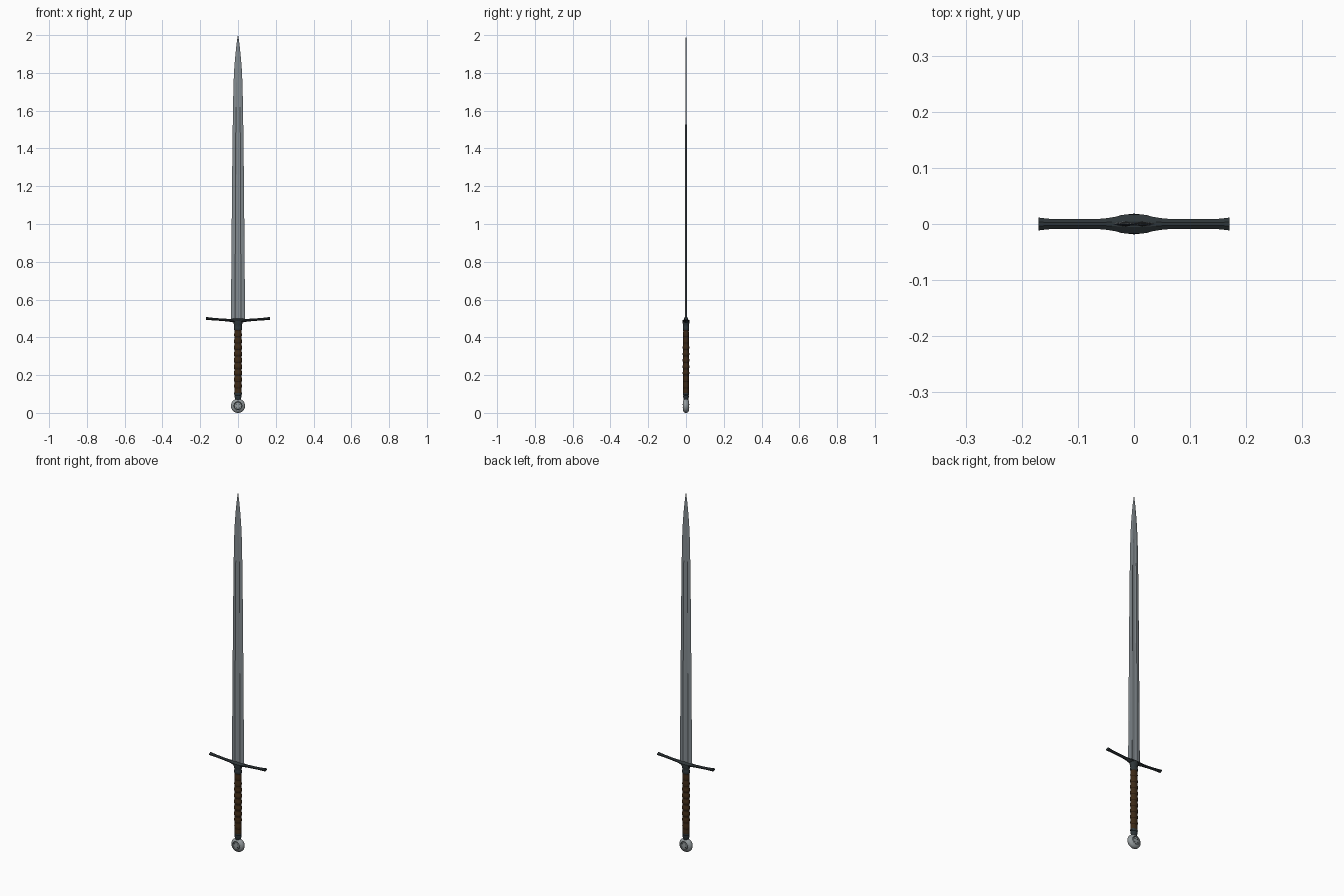
import bpy, bmesh, math

if "Cube" in bpy.data.objects:
    bpy.data.objects.remove(bpy.data.objects["Cube"])


def material(name, rgb):
    m = bpy.data.materials.new(name)
    m.diffuse_color = (*rgb, 1)
    m.use_nodes = True
    m.node_tree.nodes["Principled BSDF"].inputs["Base Color"].default_value = m.diffuse_color
    return m


steel = material("blade steel", (0.23, 0.26, 0.28))
pale = material("pommel steel", (0.30, 0.33, 0.34))
iron = material("dark iron", (0.027, 0.036, 0.040))
leather = material("brown leather", (0.045, 0.022, 0.008))
strap = material("dark leather strap", (0.025, 0.012, 0.005))


def loft(name, rings, mats, rule=None, angle=30):
    """Skin a list of equal-length point rings and cap both ends."""
    bm = bmesh.new()
    vs = [[bm.verts.new(p) for p in ring] for ring in rings]
    n = len(rings[0])
    for a, b in zip(vs, vs[1:]):
        for i in range(n):
            bm.faces.new((a[i], a[(i + 1) % n], b[(i + 1) % n], b[i]))
    bm.faces.new(vs[0][::-1])
    bm.faces.new(vs[-1])
    bmesh.ops.recalc_face_normals(bm, faces=bm.faces)
    if rule:
        for f in bm.faces:
            f.material_index = rule(f.calc_center_median())
    me = bpy.data.meshes.new(name)
    bm.to_mesh(me)
    bm.free()
    ob = bpy.data.objects.new(name, me)
    bpy.context.collection.objects.link(ob)
    for m in mats:
        me.materials.append(m)
    bpy.ops.object.select_all(action='DESELECT')
    bpy.context.view_layer.objects.active = ob
    ob.select_set(True)
    bpy.ops.object.shade_smooth_by_angle(angle=math.radians(angle))
    return ob


def oval(rx, ry, z, n=20):
    return [(rx * math.cos(2 * math.pi * i / n), ry * math.sin(2 * math.pi * i / n), z)
            for i in range(n)]


# Blade: tapered section with a central fuller that fades out near the tip
def blade_ring(z, w, t, fuller):
    half = [(1, 0), (0.82, 0.5), (0.42, 1), (0.3, 1 - 0.55 * fuller), (0.12, 1 - 0.75 * fuller)]
    front = half + [(-x, y) for x, y in half[::-1]]
    back = [(x, -y) for x, y in front[1:-1][::-1]]
    return [(x * w, y * t, z) for x, y in front + back]


stations = [(0.49, 0.0375, 0.0050, 1), (0.80, 0.035, 0.0048, 1), (1.10, 0.0325, 0.0045, 1),
            (1.40, 0.0295, 0.0042, 1), (1.62, 0.0265, 0.0038, 0.8), (1.75, 0.0235, 0.0034, 0.2),
            (1.83, 0.0195, 0.0030, 0), (1.90, 0.0135, 0.0026, 0), (1.95, 0.008, 0.0021, 0),
            (1.985, 0.003, 0.0014, 0), (2.0, 0.0004, 0.0004, 0)]
loft("blade", [blade_ring(*s) for s in stations], [steel], angle=8)


# Crossguard: chamfered bar, swollen in the middle, ends curving up and flaring
def guard_ring(x, hy, zlo, zhi):
    c = 0.3
    zm, hz = (zlo + zhi) / 2, (zhi - zlo) / 2
    pts = [(1, -c), (1, c), (c, 1), (-c, 1), (-1, c), (-1, -c), (-c, -1), (c, -1)]
    return [(x, hy * a, zm + hz * b) for a, b in pts]


arm = [(0.0, 0.0175, 0.476, 0.499), (0.018, 0.0165, 0.477, 0.499), (0.035, 0.0125, 0.481, 0.498),
       (0.055, 0.0095, 0.484, 0.498), (0.09, 0.0085, 0.487, 0.500), (0.13, 0.0085, 0.490, 0.503),
       (0.155, 0.0095, 0.491, 0.506), (0.17, 0.0115, 0.492, 0.508)]
full = [(-x, *r) for x, *r in arm[:0:-1]] + arm
loft("crossguard", [guard_ring(*r) for r in full], [iron])

# Guard collar below the cross
loft("guard_collar", [oval(*r) for r in [
    (0.020, 0.0155, 0.438), (0.0215, 0.017, 0.442), (0.0215, 0.017, 0.452), (0.020, 0.015, 0.456),
    (0.021, 0.016, 0.468), (0.026, 0.0185, 0.480), (0.022, 0.0165, 0.492)]], [iron])

# Grip: leather sleeve with a regular row of wrapped ridges
grip = []
steps = 120
for i in range(steps + 1):
    z = 0.10 + 0.34 * i / steps
    wrapped = 0.18 < z < 0.36
    ridge = (0.0016 if wrapped else 0.0006) * math.sin(2 * math.pi * (z - 0.10) / 0.034)
    swell = 0.0015 * math.sin(math.pi * (z - 0.10) / 0.34)
    grip.append(oval(0.0192 + swell + ridge, 0.0150 + swell + ridge, z))
loft("grip", grip, [leather, strap],
     lambda c: int((c.z - 0.10) % 0.034 > 0.027), angle=50)

# Pommel neck
loft("pommel_neck", [oval(*r) for r in [
    (0.014, 0.012, 0.068), (0.016, 0.013, 0.078), (0.019, 0.015, 0.084), (0.019, 0.015, 0.090),
    (0.017, 0.014, 0.093), (0.020, 0.016, 0.097), (0.020, 0.016, 0.104)]], [iron])


# Wheel pommel: turned about y, with a dark engraved ring on both faces
def disc(r, y, n=32):
    return [(r * math.cos(2 * math.pi * i / n), y, 0.0375 + r * math.sin(2 * math.pi * i / n))
            for i in range(n)]


side = [(0.006, 0.0170), (0.018, 0.0165), (0.0195, 0.0145), (0.0215, 0.0145),
        (0.023, 0.0160), (0.029, 0.0140), (0.035, 0.009), (0.0375, 0.004)]
wheel = [disc(r, -y) for r, y in side] + [disc(r, y) for r, y in side[::-1]]
loft("pommel", wheel, [pale, iron],
     lambda c: int(0.0194 < math.hypot(c.x, c.z - 0.0375) < 0.0216))

# Small studs around the pommel faces
for s in (-1, 1):
    for k in range(4):
        a = math.pi / 4 + k * math.pi / 2
        cx, cz = 0.011 * math.cos(a), 0.0375 + 0.011 * math.sin(a)
        rings = [[(cx + r * math.cos(t * math.pi / 4), s * y, cz + r * math.sin(t * math.pi / 4))
                  for t in range(8)] for r, y in ((0.003, 0.016), (0.002, 0.0178))]
        loft("pommel_stud", rings, [iron])
